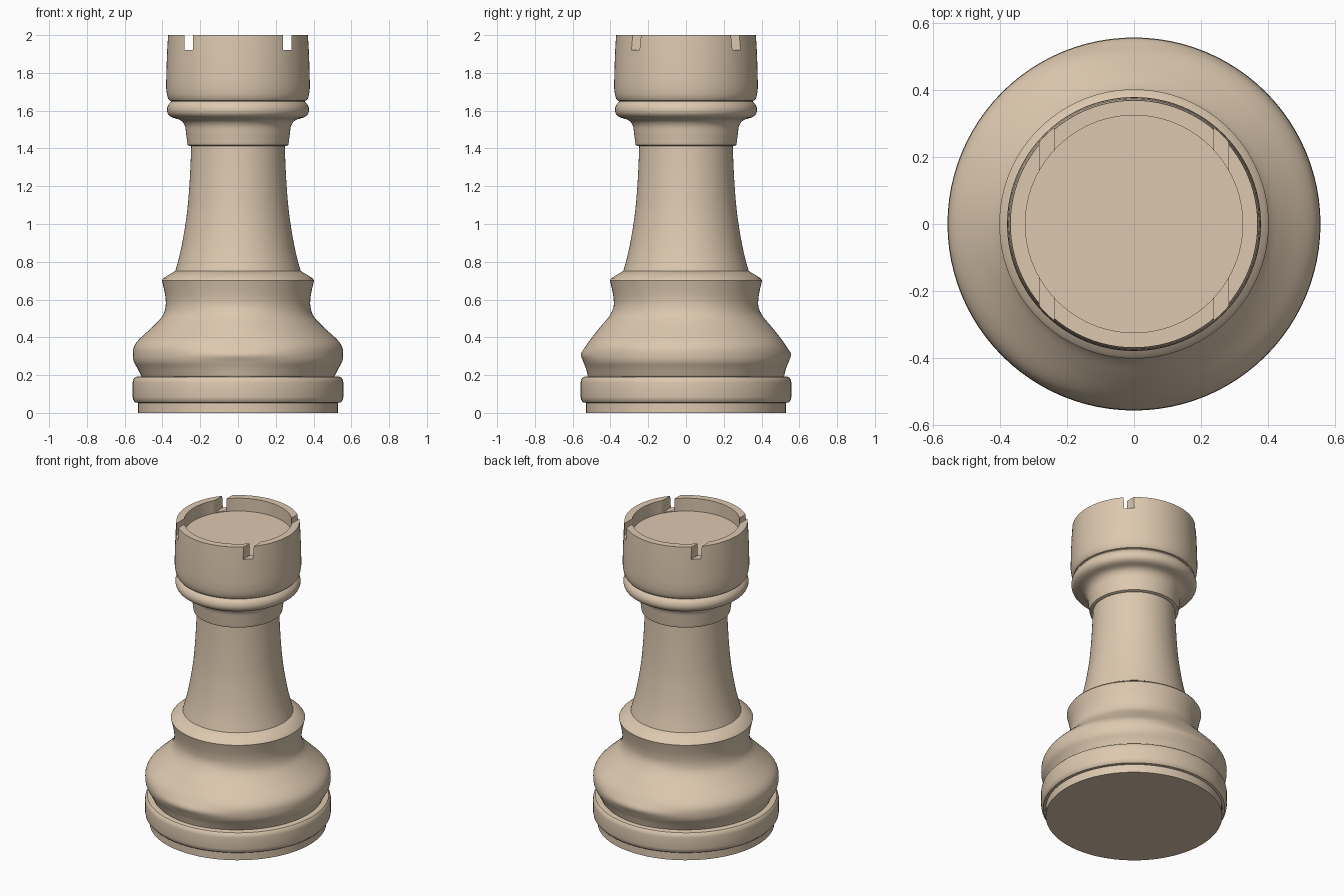
import bpy, bmesh, math

if "Cube" in bpy.data.objects:
    bpy.data.objects.remove(bpy.data.objects["Cube"])

SEGMENTS = 96


def smooth(points, steps=4):
    """Catmull-Rom interpolation through profile points."""
    out = []
    for i in range(len(points) - 1):
        p0, p1 = points[max(i - 1, 0)], points[i]
        p2, p3 = points[i + 1], points[min(i + 2, len(points) - 1)]
        for s in range(steps):
            t = s / steps
            out.append(tuple(
                0.5 * (2 * b + (c - a) * t + (2 * a - 5 * b + 4 * c - d) * t * t
                       + (3 * b - a - 3 * c + d) * t ** 3)
                for a, b, c, d in zip(p0, p1, p2, p3)))
    return out + [tuple(points[-1])]


def lathe(name, profile):
    """Closed solid from (radius, z[, radius change toward +-y]) points."""
    bm = bmesh.new()
    rings = []
    for p in profile:
        change = p[2] if len(p) > 2 else 0.0
        ring = []
        for i in range(SEGMENTS):
            a = 2 * math.pi * i / SEGMENTS
            r = p[0] + change * abs(math.sin(a)) ** 12
            ring.append(bm.verts.new((r * math.cos(a), r * math.sin(a), p[1])))
        rings.append(ring)
    for lo, hi in zip(rings, rings[1:]):
        for i in range(SEGMENTS):
            j = (i + 1) % SEGMENTS
            bm.faces.new((lo[i], lo[j], hi[j], hi[i]))
    bm.faces.new(rings[0][::-1])
    bm.faces.new(rings[-1])
    return finish(name, bm)


def finish(name, bm):
    bmesh.ops.recalc_face_normals(bm, faces=bm.faces)
    mesh = bpy.data.meshes.new(name)
    bm.to_mesh(mesh)
    bm.free()
    obj = bpy.data.objects.new(name, mesh)
    mat = bpy.data.materials.get("wood") or bpy.data.materials.new("wood")
    mat.diffuse_color = (0.72, 0.58, 0.43, 1)
    mat.use_nodes = True
    mat.node_tree.nodes["Principled BSDF"].inputs["Base Color"].default_value = mat.diffuse_color
    mesh.materials.append(mat)
    bpy.context.collection.objects.link(obj)
    return obj


def select(obj):
    bpy.ops.object.select_all(action='DESELECT')
    obj.select_set(True)
    bpy.context.view_layer.objects.active = obj


# Foot disc and rounded ring above it
foot = lathe("foot_disc", [(0.53, 0), (0.53, 0.055)])
ring = lathe("base_ring", [(0.53, 0.053), (0.545, 0.056), (0.555, 0.068), (0.558, 0.085),
                           (0.558, 0.16), (0.555, 0.177), (0.545, 0.189), (0.53, 0.193)])

# Bulging belly, waist and flared shoulder (belly is flatter toward +-y)
belly = lathe("belly", smooth([
    (0.51, 0.19, 0.008), (0.532, 0.235, -0.002), (0.552, 0.272, -0.008),
    (0.557, 0.31, -0.001), (0.551, 0.35, -0.018), (0.525, 0.388, -0.018),
    (0.458, 0.45, 0), (0.402, 0.51, 0.006), (0.384, 0.56, 0), (0.384, 0.61, 0),
    (0.393, 0.66, 0), (0.403, 0.702, 0)]) + [(0.395, 0.713), (0.325, 0.756)])

# Tapering column
column = lathe("column", smooth([(0.332, 0.75), (0.308, 0.84), (0.288, 0.94), (0.27, 1.06),
                                 (0.259, 1.18), (0.252, 1.3), (0.247, 1.43)]))

# Collar with bead under the head
collar = lathe("collar", [(0.255, 1.413), (0.266, 1.418)] + smooth([
    (0.268, 1.425), (0.275, 1.48), (0.282, 1.522), (0.305, 1.55), (0.35, 1.565),
    (0.37, 1.582), (0.376, 1.605), (0.37, 1.628), (0.354, 1.648)]) + [(0.354, 1.67)])

# Hollow-topped head
head = lathe("head", [(0.35, 1.65), (0.363, 1.654), (0.371, 1.665), (0.376, 1.685), (0.38, 1.715),
                      (0.38, 1.76), (0.378, 1.84), (0.375, 1.92), (0.37, 2.0),
                      (0.325, 2.0), (0.325, 1.915)])

# Two straight slots cut through the rim, making four notches
bm = bmesh.new()
for side in (-1, 1):
    verts = bmesh.ops.create_cube(bm, size=1)["verts"]
    bmesh.ops.scale(bm, vec=(0.044, 1.0, 0.2), verts=verts)
    bmesh.ops.translate(bm, vec=(side * 0.261, 0, 2.02), verts=verts)
cutter = finish("slot_cutter", bm)
cutter.hide_render = True
mod = head.modifiers.new("slots", 'BOOLEAN')
mod.operation = 'DIFFERENCE'
mod.solver = 'EXACT'
mod.object = cutter
select(head)
bpy.ops.object.modifier_apply(modifier=mod.name)
bpy.data.objects.remove(cutter)

# Smooth shading with crisp edges
for obj in (foot, ring, belly, column, collar, head):
    select(obj)
    bpy.ops.object.shade_smooth_by_angle(angle=math.radians(35))
